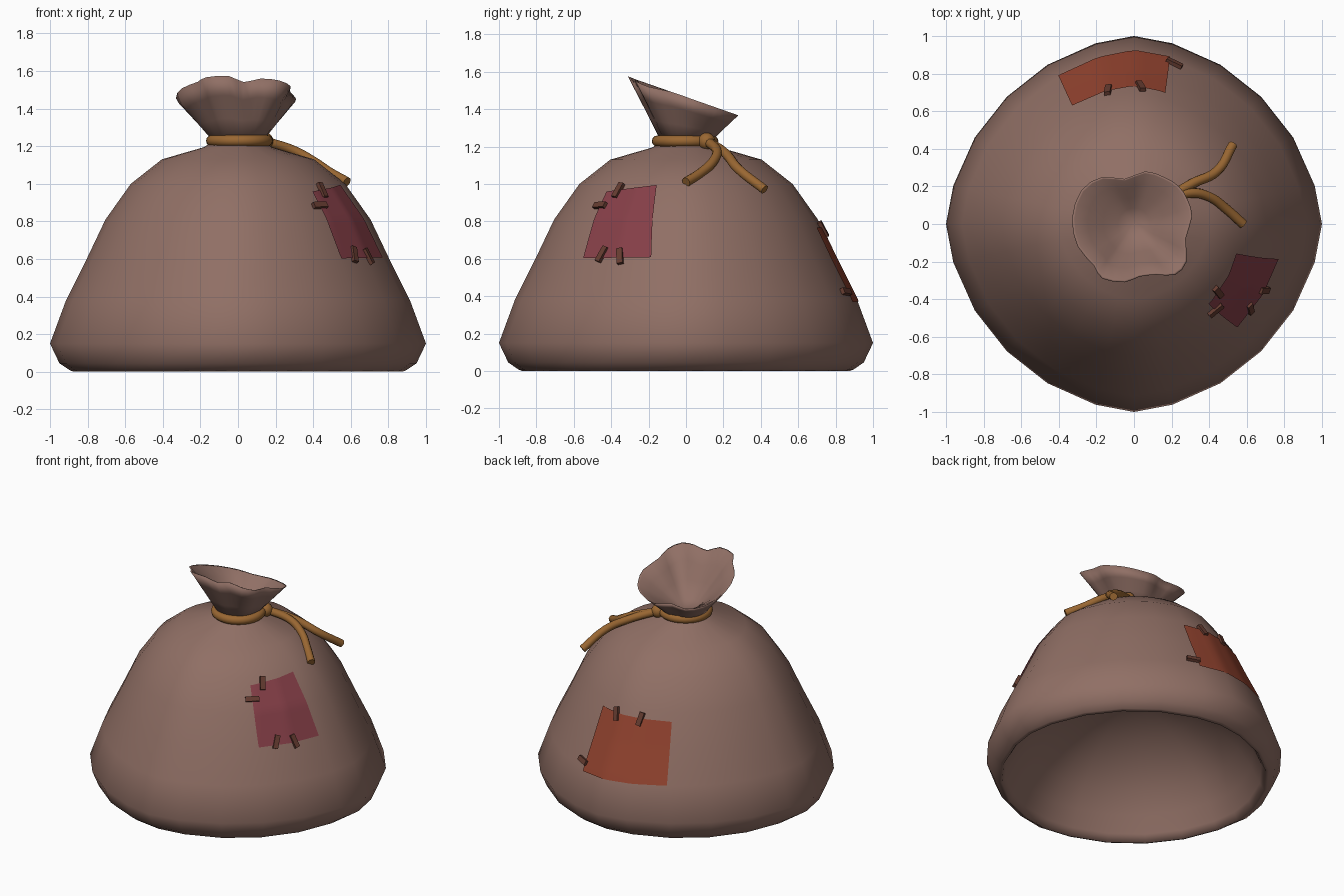
import bpy, bmesh, math
from math import sin, cos, radians
from mathutils import Vector, Matrix
from mathutils.bvhtree import BVHTree

if "Cube" in bpy.data.objects:
    bpy.data.objects.remove(bpy.data.objects["Cube"])


def material(name, rgb):
    m = bpy.data.materials.new(name)
    m.diffuse_color = (*rgb, 1)
    m.use_nodes = True
    m.node_tree.nodes["Principled BSDF"].inputs["Base Color"].default_value = m.diffuse_color
    return m


CLOTH = material("brown_cloth", (0.28, 0.16, 0.13))
ROPE = material("tan_rope", (0.32, 0.135, 0.032))
RED = material("dark_red_patch", (0.24, 0.05, 0.065))
ORANGE = material("rust_patch", (0.29, 0.056, 0.028))
THREAD = material("dark_thread", (0.13, 0.045, 0.03))


def finish(bm, name, mat, smooth=True, recalc=True):
    if recalc:
        bmesh.ops.recalc_face_normals(bm, faces=bm.faces)
    me = bpy.data.meshes.new(name)
    bm.to_mesh(me)
    bm.free()
    me.materials.append(mat)
    for p in me.polygons:
        p.use_smooth = smooth
    ob = bpy.data.objects.new(name, me)
    bpy.context.collection.objects.link(ob)
    return ob


def loft(bm, rings, closed=True):
    """Join rows of points with quads; returns rows of vertices."""
    rows = [[bm.verts.new(p) for p in r] for r in rings]
    n = len(rows[0])
    for a, b in zip(rows, rows[1:]):
        for i in range(n if closed else n - 1):
            j = (i + 1) % n
            bm.faces.new((a[i], a[j], b[j], b[i]))
    return rows


# sack body: 24 sides, slightly flattened on the diagonals, with a hollow domed underside
OUTER = [(0.895, 0.008, 0.02), (0.95, 0.045, 0.038), (1.0, 0.15, 0.043), (0.915, 0.38, 0.043),
         (0.805, 0.6, 0.043), (0.705, 0.81, 0.043), (0.57, 1.0, 0.043), (0.405, 1.13, 0.043),
         (0.18, 1.195, 0.02), (0.12, 1.235, 0)]
HOLLOW = [(0.0, 0.6, 0), (0.2, 0.58, 0.02), (0.4, 0.51, 0.02), (0.57, 0.41, 0.02),
          (0.7, 0.29, 0.02), (0.79, 0.16, 0.02), (0.845, 0.05, 0.02), (0.875, 0.0, 0.02)]
ANGLES = [radians(q * 90 + a) for q in range(4) for a in (0, 12, 28.5, 45, 61.5, 78)]


def sack_ring(r, z, squash):
    return [(r * f * cos(a), r * f * sin(a), z)
            for a in ANGLES for f in [1 - squash * abs(sin(2 * a))]]


bm = bmesh.new()
loft(bm, [sack_ring(*p) for p in OUTER])
bm.normal_update()
surface = BVHTree.FromBMesh(bm)
bm.free()
bm = bmesh.new()
loft(bm, [sack_ring(*p) for p in HOLLOW + OUTER])
bmesh.ops.remove_doubles(bm, verts=bm.verts, dist=1e-5)
top = [e for e in bm.edges if e.is_boundary]
bmesh.ops.holes_fill(bm, edges=top)
finish(bm, "sack_body", CLOTH)

# flared mouth with a wavy, tilted rim and a gathered lining
RIM = [(-0.33, 0.03), (-0.28, 0.18), (-0.17, 0.25), (-0.05, 0.24), (0.06, 0.28),
       (0.16, 0.25), (0.24, 0.2), (0.285, 0.13), (0.31, 0.04), (0.275, -0.08),
       (0.28, -0.2), (0.22, -0.27), (0.12, -0.27), (0.03, -0.28), (-0.05, -0.31),
       (-0.17, -0.29), (-0.215, -0.22), (-0.3, -0.12)]
DIP = {13: -0.022, 10: -0.015, 11: -0.01}
key = [Vector((x, y, 1.465 - 0.35 * y + DIP.get(i, 0))) for i, (x, y) in enumerate(RIM)]
rim = []
for i, p in enumerate(key):
    q, before, after = key[(i + 1) % 18], key[i - 1], key[(i + 2) % 18]
    rim += [p, (p + q) * 0.5625 - (before + after) * 0.0625]


def funnel(edge, radius, z):
    neck = [Vector((*(p.xy.normalized() * radius), z)) for p in edge]
    return [[a.lerp(b, t) for a, b in zip(neck, edge)] for t in (0, 0.35, 0.7, 1)]


bm = bmesh.new()
lining = [Vector((p.x * 0.96, p.y * 0.96, p.z - 0.004)) for p in rim]
inside = funnel(lining, 0.085, 1.272)
rows = loft(bm, funnel(rim, 0.132, 1.225) + inside[::-1])
apex = bm.verts.new((0, 0.02, 1.245))
for i in range(len(rim)):
    bm.faces.new((rows[-1][i], rows[-1][(i + 1) % len(rim)], apex))
bm.faces.new(rows[0][::-1])
finish(bm, "sack_mouth", CLOTH)

# rope ring, knot and two loose ends
bpy.ops.mesh.primitive_torus_add(major_radius=0.148, minor_radius=0.03, major_segments=32,
                                 minor_segments=12, location=(0.008, -0.005, 1.229))
ring = bpy.context.object
ring.name = "rope_ring"
bpy.ops.mesh.primitive_uv_sphere_add(segments=16, ring_count=10, radius=0.046,
                                     location=(0.142, 0.11, 1.228))
knot = bpy.context.object
knot.name = "rope_knot"
for ob in (ring, knot):
    ob.data.materials.append(ROPE)
    for p in ob.data.polygons:
        p.use_smooth = True


def rope_end(name, pts):
    cu = bpy.data.curves.new(name, 'CURVE')
    cu.dimensions = '3D'
    cu.bevel_depth = 0.026
    cu.bevel_resolution = 3
    cu.use_fill_caps = True
    sp = cu.splines.new('BEZIER')
    sp.resolution_u = 6
    sp.bezier_points.add(len(pts) - 1)
    for bp, p in zip(sp.bezier_points, pts):
        bp.co = p
        bp.handle_left_type = bp.handle_right_type = 'AUTO'
    cu.materials.append(ROPE)
    bpy.context.collection.objects.link(bpy.data.objects.new(name, cu))


rope_end("rope_end_back", [(0.15, 0.12, 1.225), (0.31, 0.215, 1.16), (0.44, 0.28, 1.08),
                           (0.525, 0.42, 0.97)])
rope_end("rope_end_front", [(0.15, 0.12, 1.225), (0.3, 0.165, 1.175), (0.4, 0.145, 1.12),
                            (0.49, 0.08, 1.06), (0.58, 0.0, 1.01)])


def on_sack(deg, z):
    """Point and outward normal on the sack at an angle and height."""
    d = Vector((cos(radians(deg)), sin(radians(deg)), 0))
    hit, n, _, _ = surface.ray_cast(Vector((0, 0, z)) + d * 2, -d)
    return hit, (n if n.dot(d) > 0 else -n)


def patch(name, mat, tl, tr, br, bl, n=14):
    """Cloth patch hugging the sack; corners are (angle, height)."""
    tl, tr, br, bl = (Vector(c) for c in (tl, tr, br, bl))
    grid = []
    for j in range(n + 1):
        row = []
        for i in range(n + 1):
            c = bl.lerp(br, i / n).lerp(tl.lerp(tr, i / n), j / n)
            p, nor = on_sack(c.x, c.y)
            row.append(p + nor * 0.008)
        grid.append(row)
    bm = bmesh.new()
    loft(bm, grid, closed=False)
    finish(bm, name, mat, recalc=False)


patch("side_patch", RED, (-47, 0.955), (-16, 0.99), (-13.5, 0.605), (-45, 0.6))
patch("back_patch", ORANGE, (76.7, 0.765), (117.6, 0.755), (117, 0.38), (78, 0.365))

# stitches: (angle, height, roll)
STITCHES = [(-39, 0.96, 8), (-46.5, 0.88, 88), (-36, 0.62, 18), (-27, 0.61, -13),
            (101, 0.755, 10), (87.3, 0.755, -20), (76, 0.42, 95)]
for k, (deg, z, roll) in enumerate(STITCHES):
    p, n = on_sack(deg, z)
    t = Vector((0, 0, 1)).cross(n).normalized()
    u = n.cross(t)
    r = radians(roll)
    length = u * cos(r) + t * sin(r)
    side = length.cross(n)
    m = Matrix((side * 0.033, length * 0.09, n * 0.03)).transposed().to_4x4()
    m.translation = p + n * 0.006
    bm = bmesh.new()
    bmesh.ops.create_cube(bm, size=1, matrix=m)
    finish(bm, f"stitch_{k + 1}", THREAD, smooth=False)
